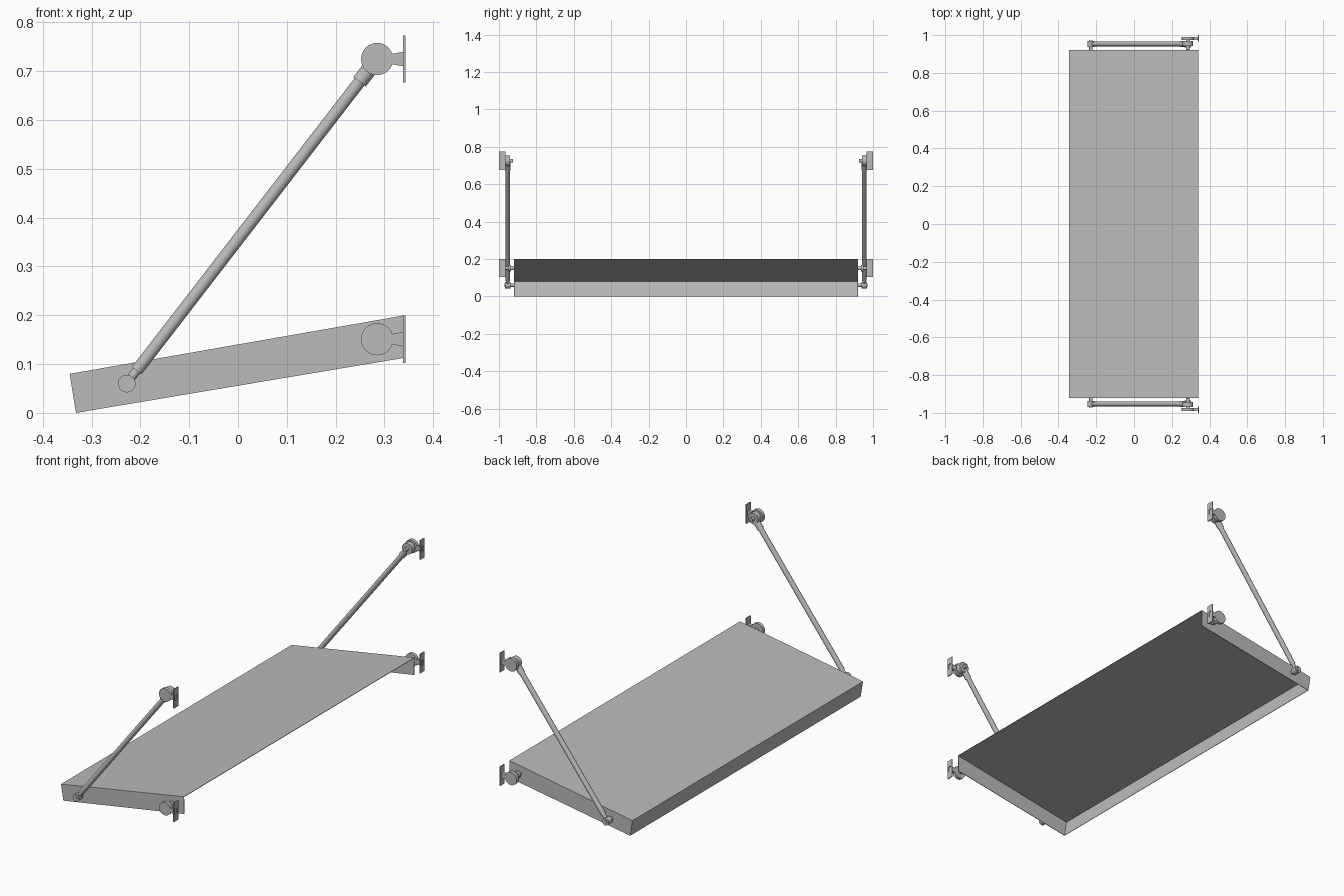
import bpy, bmesh, math
from mathutils import Vector

cube = bpy.data.objects.get("Cube")
if cube:
    bpy.data.objects.remove(cube, do_unlink=True)

grey = bpy.data.materials.new("mid grey")
grey.use_nodes = True
grey.diffuse_color = (0.5, 0.5, 0.5, 1)
grey.node_tree.nodes["Principled BSDF"].inputs["Base Color"].default_value = (0.5, 0.5, 0.5, 1)


def finish(name, bm, smooth=False):
    bmesh.ops.recalc_face_normals(bm, faces=bm.faces)
    mesh = bpy.data.meshes.new(name)
    bm.to_mesh(mesh)
    bm.free()
    mesh.materials.append(grey)
    ob = bpy.data.objects.new(name, mesh)
    bpy.context.collection.objects.link(ob)
    if smooth:
        bpy.ops.object.select_all(action='DESELECT')
        ob.select_set(True)
        bpy.context.view_layer.objects.active = ob
        bpy.ops.object.shade_smooth_by_angle(angle=math.radians(35))
    return ob


def prism(name, profile, y0, y1, smooth=False):
    """Extrude an x-z outline along y."""
    bm = bmesh.new()
    face = bm.faces.new([bm.verts.new((x, y0, z)) for x, z in profile])
    ext = bmesh.ops.extrude_face_region(bm, geom=[face])["geom"]
    moved = [v for v in ext if isinstance(v, bmesh.types.BMVert)]
    bmesh.ops.translate(bm, verts=moved, vec=(0, y1 - y0, 0))
    return finish(name, bm, smooth)


def disc(name, centre, radius, y0, y1, n=32):
    pts = [(centre[0] + radius * math.cos(2 * math.pi * i / n),
            centre[1] + radius * math.sin(2 * math.pi * i / n)) for i in range(n)]
    return prism(name, pts, y0, y1, True)


def tube(name, a, b, radius):
    a, b = Vector(a), Vector(b)
    bm = bmesh.new()
    bmesh.ops.create_cone(bm, cap_ends=True, segments=24, radius1=radius,
                          radius2=radius, depth=(b - a).length)
    ob = finish(name, bm, True)
    ob.location = (a + b) / 2
    ob.rotation_mode = 'QUATERNION'
    ob.rotation_quaternion = (b - a).to_track_quat('Z', 'Y')


# Tilted canopy: thin tray, open at the bottom and at the wall edge
outline = [(-0.345, 0.08), (0.342, 0.2), (0.342, 0.113), (-0.332, 0.0)]
bm = bmesh.new()
ends = [[bm.verts.new((x, y, z)) for x, z in outline] for y in (-0.92, 0.92)]
a, b = ends
for loop in (a, b, (a[0], a[1], b[1], b[0]), (a[3], a[0], b[0], b[3])):
    bm.faces.new(loop)
canopy = finish("canopy_panel", bm)
shell = canopy.modifiers.new("thickness", 'SOLIDIFY')
shell.thickness = 0.003
top_face = canopy.data.polygons[2]
shell.offset = -1 if top_face.normal.z > 0 else 1


def wall_bracket(name, z, s):
    """Wall plate with a slot, flared neck and round hinge cheek."""
    bm = bmesh.new()
    rings = []
    for x in (0.338, 0.343):
        for hy, hz in ((0.0175, 0.0485), (0.009, 0.014)):
            rings.append([bm.verts.new((x, s * 0.9825 + sy * hy, z + sz * hz))
                          for sy, sz in ((-1, -1), (1, -1), (1, 1), (-1, 1))])
    for p, q in ((0, 1), (2, 3), (0, 2), (1, 3)):
        for i in range(4):
            j = (i + 1) % 4
            bm.faces.new((rings[p][i], rings[p][j], rings[q][j], rings[q][i]))
    finish(name + "_plate", bm)
    prism(name + "_neck", [(0.31, z - 0.011), (0.318, z - 0.011), (0.339, z - 0.015),
                           (0.339, z + 0.015), (0.318, z + 0.011), (0.31, z + 0.011)],
          s * 0.974, s * 0.991)
    disc(name + "_cheek", (0.285, z), 0.033, s * 0.974, s * 0.991)


# Hardware at both ends of the canopy
for side, s in (("front", -1), ("back", 1)):
    low, high = (-0.228, 0.06), (0.285, 0.725)
    wall_bracket(side + "_lower_bracket", 0.151, s)
    wall_bracket(side + "_upper_bracket", high[1], s)

    # Hinge pin and support arm with its end eyes
    disc(side + "_hinge_pin", (0.285, 0.151), 0.01, s * 0.918, s * 0.975, 20)
    disc(side + "_hinge_collar", (0.285, 0.151), 0.018, s * 0.935, s * 0.95, 24)
    disc(side + "_arm_upper_eye", high, 0.028, s * 0.942, s * 0.968)
    disc(side + "_arm_upper_pin", high, 0.01, s * 0.925, s * 0.975, 20)
    disc(side + "_arm_lower_eye", low, 0.018, s * 0.938, s * 0.968, 24)
    disc(side + "_arm_lower_pin", low, 0.009, s * 0.918, s * 0.971, 20)

    p = Vector((low[0], s * 0.953, low[1]))
    q = Vector((high[0], s * 0.953, high[1]))
    tube(side + "_support_arm", p.lerp(q, 0.04), p.lerp(q, 0.94), 0.0125)
    tube(side + "_arm_sleeve", p.lerp(q, 0.93), p.lerp(q, 0.98), 0.016)
    tube(side + "_arm_lower_stem", p.lerp(q, 0.01), p.lerp(q, 0.05), 0.009)
